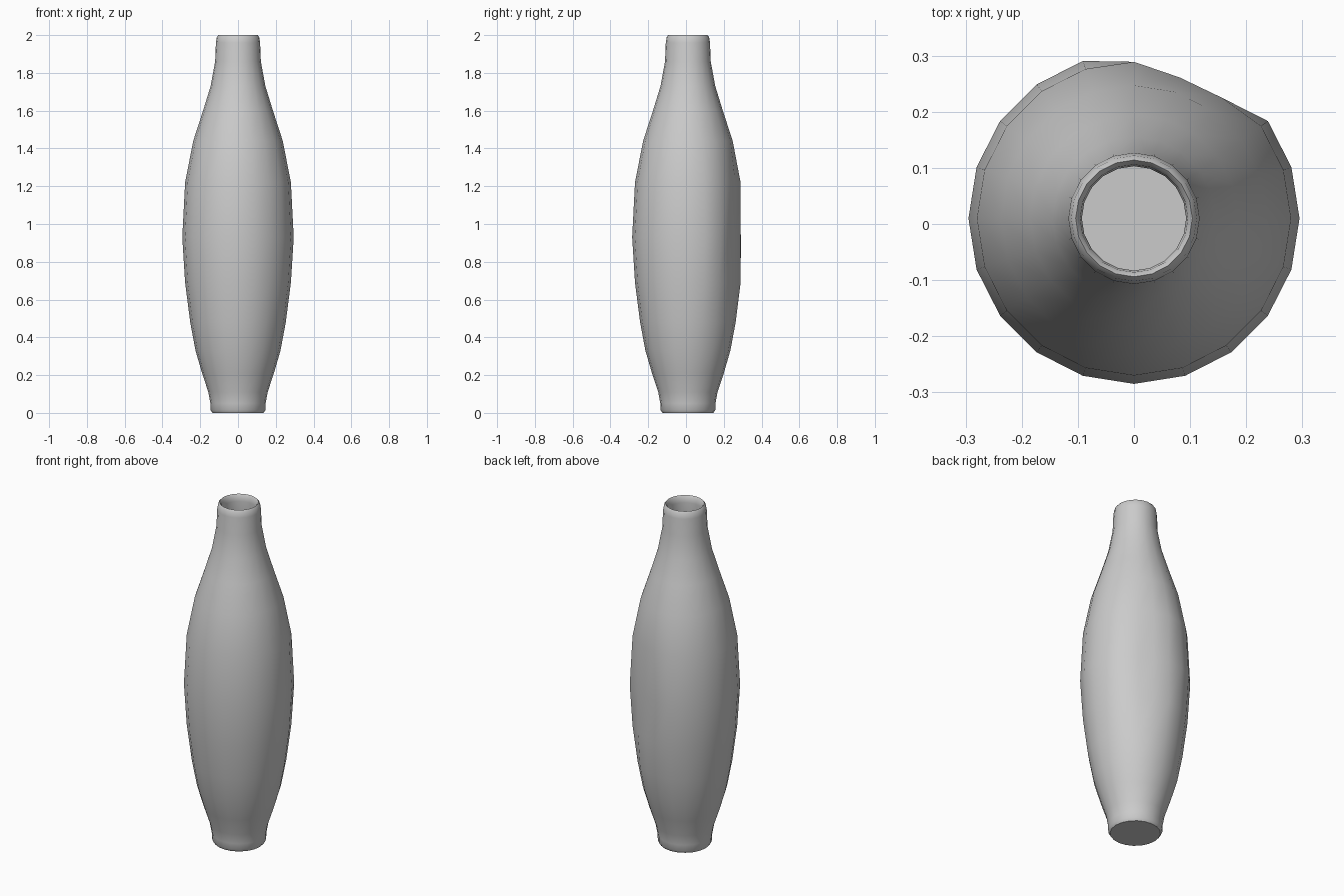
import bpy, bmesh, math

if "Cube" in bpy.data.objects:
    bpy.data.objects.remove(bpy.data.objects["Cube"])

SIDES = 20
CENTRE_Y = 0.01

# radius, height: outside from base to rim, then down the inside wall
outer = [(0.135, 0.0), (0.145, 0.015), (0.146, 0.05), (0.157, 0.11), (0.19, 0.21),
         (0.225, 0.33), (0.253, 0.48), (0.28, 0.69), (0.295, 0.93), (0.28, 1.22),
         (0.237, 1.44), (0.185, 1.60), (0.145, 1.73), (0.121, 1.86), (0.117, 1.96),
         (0.112, 1.99), (0.104, 2.0)]
inner = [(0.096, 1.99), (0.093, 1.96), (0.098, 1.86), (0.122, 1.73), (0.162, 1.60),
         (0.213, 1.44), (0.257, 1.22), (0.272, 0.93), (0.257, 0.69), (0.23, 0.48),
         (0.202, 0.33), (0.167, 0.21), (0.134, 0.11), (0.12, 0.05), (0.105, 0.03)]

# slightly flattened patch on the back right of the belly
FLAT = {3: 0.266, 4: 0.264, 5: 0.279}

bm = bmesh.new()
rings = []
for r, z in outer + inner:
    ring = []
    for i in range(SIDES):
        a = 2 * math.pi * i / SIDES
        rr = min(r, FLAT.get(i, r)) if (r, z) in outer else min(r, FLAT.get(i, 1) - 0.015)
        ring.append(bm.verts.new((rr * math.cos(a), CENTRE_Y + rr * math.sin(a), z)))
    rings.append(ring)

# walls
for lo, hi in zip(rings, rings[1:]):
    for i in range(SIDES):
        j = (i + 1) % SIDES
        bm.faces.new((lo[i], lo[j], hi[j], hi[i]))

# base and inside floor
bm.faces.new(list(reversed(rings[0])))
bm.faces.new(rings[-1])
bmesh.ops.recalc_face_normals(bm, faces=bm.faces)

mesh = bpy.data.meshes.new("vase")
bm.to_mesh(mesh)
bm.free()
vase = bpy.data.objects.new("vase", mesh)
bpy.context.collection.objects.link(vase)
bpy.context.view_layer.objects.active = vase
vase.select_set(True)
bpy.ops.object.shade_smooth_by_angle(angle=math.radians(50))
